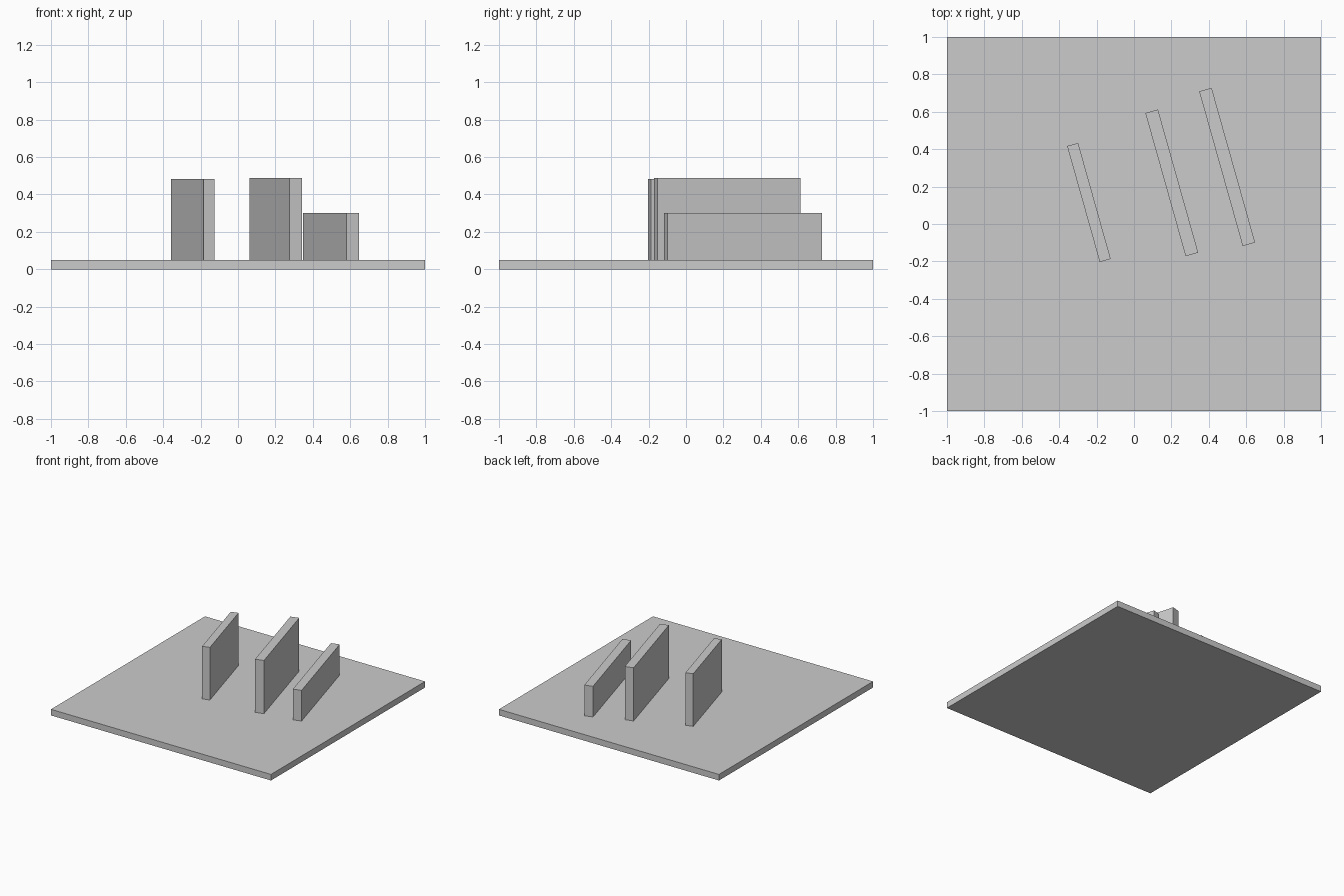
import bpy
from math import radians

cube = bpy.data.objects.get("Cube")
if cube:
    bpy.data.objects.remove(cube, do_unlink=True)

grey = bpy.data.materials.new("light_grey")
grey.use_nodes = True
colour = (0.6, 0.6, 0.6, 1)
grey.diffuse_color = colour
grey.node_tree.nodes["Principled BSDF"].inputs["Base Color"].default_value = colour


def box(name, x, y, bottom, top, width, length, turn=0):
    """Flat-sided block between two heights, turned about z."""
    bpy.ops.mesh.primitive_cube_add(size=1, location=(x, y, (bottom + top) / 2),
                                    rotation=(0, 0, radians(turn)))
    obj = bpy.context.object
    obj.name = name
    obj.scale = (width, length, top - bottom)
    bpy.ops.object.transform_apply(location=False, rotation=False, scale=True)
    obj.data.materials.append(grey)


# Ground slab
BASE_TOP = 0.05
box("base_slab", 0, 0, 0, BASE_TOP, 2, 2)

# Parallel upright walls
TURN = 15.7
box("right_wall", -0.241, 0.115, BASE_TOP, 0.482, 0.061, 0.644, TURN)
box("middle_wall", 0.202, 0.22, BASE_TOP, 0.487, 0.07, 0.795, TURN)
box("left_low_wall", 0.498, 0.305, BASE_TOP, 0.302, 0.069, 0.859, TURN)
